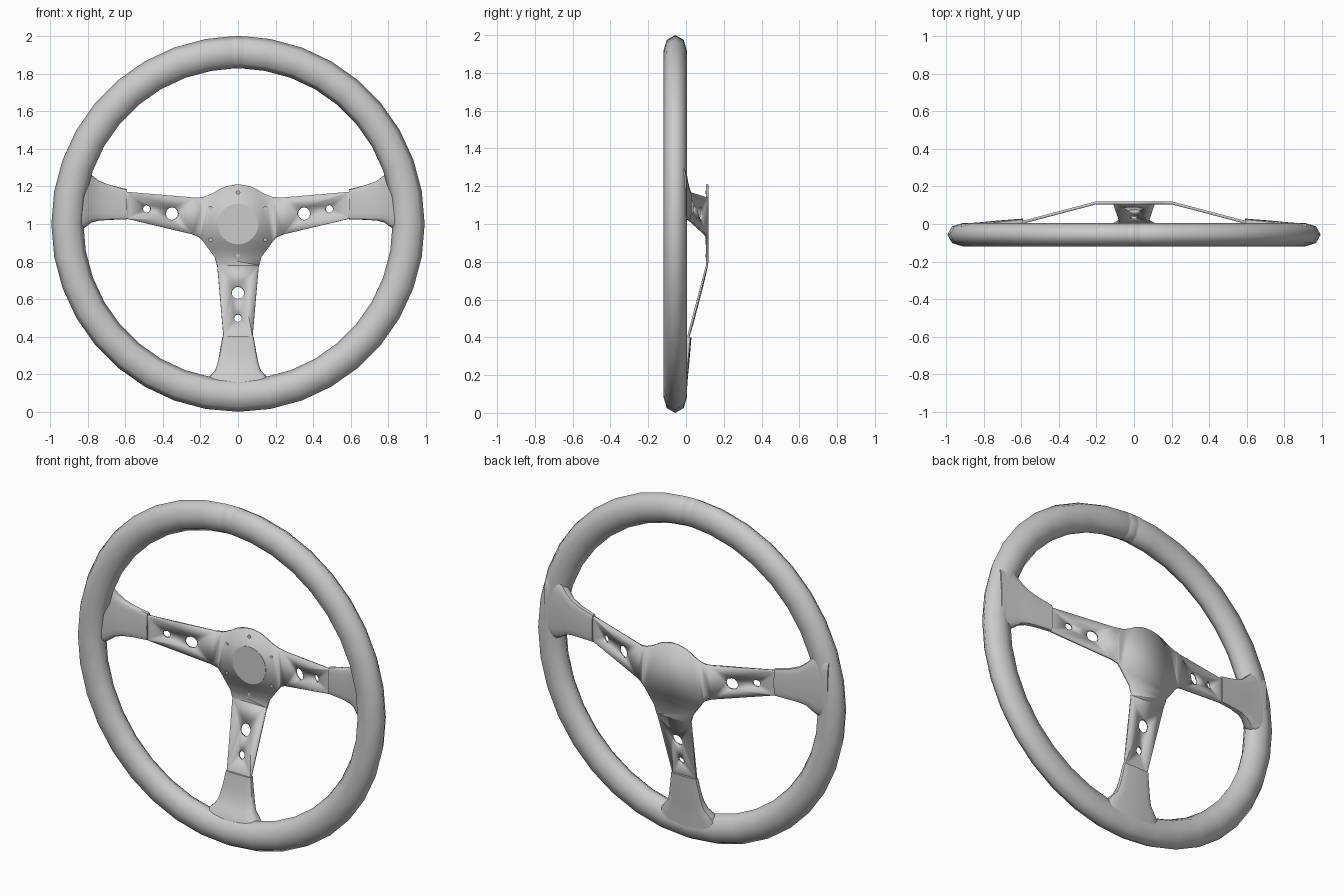
import bpy, bmesh, math
from math import sin, cos, pi, radians
from mathutils import Vector

if "Cube" in bpy.data.objects:
    bpy.data.objects.remove(bpy.data.objects["Cube"])


def finish(name, bm, angle=None, recalc=True):
    if recalc:
        bmesh.ops.recalc_face_normals(bm, faces=bm.faces)
    me = bpy.data.meshes.new(name)
    bm.to_mesh(me)
    bm.free()
    ob = bpy.data.objects.new(name, me)
    bpy.context.collection.objects.link(ob)
    bpy.ops.object.select_all(action='DESELECT')
    ob.select_set(True)
    bpy.context.view_layer.objects.active = ob
    if angle is None:
        bpy.ops.object.shade_smooth()
    else:
        bpy.ops.object.shade_smooth_by_angle(angle=radians(angle))
    return ob


def loft(name, rings, closed, angle=None):
    bm = bmesh.new()
    loops = [[bm.verts.new(p) for p in ring] for ring in rings]
    n = len(loops[0])
    pairs = list(zip(loops, loops[1:] + loops[:1]))
    for a, b in pairs if closed else pairs[:-1]:
        for i in range(n):
            j = (i + 1) % n
            bm.faces.new((a[i], a[j], b[j], b[i]))
    if not closed:
        bm.faces.new(loops[0])
        bm.faces.new(loops[-1])
    return finish(name, bm, angle)


def disc(name, x, y, z, r, depth, sides):
    ring = lambda yy: [(x + r * cos(2 * pi * i / sides), yy, z + r * sin(2 * pi * i / sides))
                       for i in range(sides)]
    return loft(name, [ring(y - depth), ring(y)], False, 30)


# Padded rim: faceted ring, with two stitched seam grooves at the top
stations = [(2 * pi * i / 36, 1.0) for i in range(36)]
for s in (-1, 1):
    stations += [(pi / 2 + s * o, k) for o, k in ((0.025, 1.0), (0.031, 0.975), (0.037, 1.0))]
rings = []
for a, k in sorted(stations):
    ring = []
    for i in range(8):
        b = 2 * pi * i / 8
        r = 0.914 + 0.086 * k * cos(b)
        ring.append((0.994 * r * cos(a), -0.057 + 0.063 * k * sin(b), 1 + r * sin(a)))
    rings.append(ring)
loft("rim", rings, True)

# Spoke plate: half outline mirrored, with lightening holes
half = [(0.21 * sin(radians(a)), 1 + 0.21 * cos(radians(a))) for a in range(0, 37, 6)]
half += [(0.15, 1.157), (0.18, 1.145), (0.22, 1.14), (0.6, 1.172), (0.8, 1.18), (0.8, 1.07),
         (0.6, 1.03), (0.24, 0.945), (0.205, 0.93), (0.18, 0.9), (0.155, 0.865),
         (0.125, 0.825), (0.11, 0.78), (0.077, 0.4), (0.07, 0.18)]
outline = half + [(-x, z) for x, z in reversed(half[1:])]
holes = [(0, 0.635, 0.034), (0, 0.5, 0.021)]
for s in (-1, 1):
    holes += [(s * 0.35, 1.055, 0.034), (s * 0.485, 1.08, 0.021)]
bm = bmesh.new()
outlines = [outline] + [[(x + r * cos(2 * pi * i / 12), z + r * sin(2 * pi * i / 12))
                         for i in range(12)] for x, z, r in holes]
for pts in outlines:
    vs = [bm.verts.new((x, 0, z)) for x, z in pts]
    for a, b in zip(vs, vs[1:] + vs[:1]):
        bm.edges.new((a, b))
bmesh.ops.triangle_fill(bm, use_beauty=True, edges=bm.edges[:], normal=(0, -1, 0))
# Fold lines, then dish the plate so the hub sits behind the rim
folds = [((x, 0, 0), (1, 0, 0)) for x in (-0.58, -0.2, 0.2, 0.58)]
folds += [((0, 0, z), (0, 0, 1)) for z in (0.4, 0.78)]
for co, no in folds:
    bmesh.ops.bisect_plane(bm, geom=bm.verts[:] + bm.edges[:] + bm.faces[:],
                           plane_co=co, plane_no=no)
for f in bm.faces:
    f.normal_update()
    if f.normal.y > 0:
        f.normal_flip()
for v in bm.verts:
    d = max(abs(v.co.x) - 0.2, 0.78 - v.co.z, 0)
    v.co.y = 0.105 - 0.1 * min(d, 0.38) / 0.38 - 0.06 * max(d - 0.38, 0)
plate = finish("spoke_plate", bm, 12, recalc=False)
mod = plate.modifiers.new("thickness", 'SOLIDIFY')
mod.thickness = 0.015
mod.offset = -1

# Padded sleeves blending each spoke into the rim
# (distance from centre, low side, high side, front y, back y)
side = [(0.59, 1.025, 1.185, -0.004, 0.029), (0.68, 1.022, 1.207, -0.015, 0.022),
        (0.74, 1.018, 1.23, -0.03, 0.017), (0.78, 1.008, 1.262, -0.05, 0.013),
        (0.81, 0.985, 1.295, -0.07, 0.01), (0.85, 0.96, 1.32, -0.09, 0.007),
        (0.92, 0.96, 1.31, -0.1, 0.003)]
low = [(0.60, -0.083, 0.083, -0.004, 0.029), (0.68, -0.097, 0.097, -0.015, 0.022),
       (0.74, -0.109, 0.109, -0.03, 0.017), (0.78, -0.122, 0.122, -0.05, 0.013),
       (0.81, -0.15, 0.15, -0.07, 0.01), (0.85, -0.18, 0.18, -0.09, 0.007),
       (0.92, -0.18, 0.18, -0.1, 0.003)]


def sleeve(name, table, place):
    rings = []
    for d, t0, t1, y0, y1 in table:
        ring = []
        for i in range(16):
            a = 2 * pi * i / 16
            u = math.copysign(abs(cos(a)) ** 0.5, cos(a))
            w = math.copysign(abs(sin(a)) ** 0.5, sin(a))
            ring.append(place(d, (t0 + t1) / 2 + u * (t1 - t0) / 2,
                              (y0 + y1) / 2 + w * (y1 - y0) / 2))
        rings.append(ring)
    loft(name, rings, False, 50)


sleeve("right_sleeve", side, lambda d, t, y: (d, y, t))
sleeve("left_sleeve", side, lambda d, t, y: (-d, y, t))
sleeve("lower_sleeve", low, lambda d, t, y: (t, y, 1 - d))

# Hub centre disc and its ring of six bolts
disc("hub_disc", 0, 0.106, 1.0, 0.108, 0.003, 32)
for i in range(6):
    a = radians(90 + 60 * i)
    disc("hub_bolt", 0.168 * cos(a), 0.106, 1 + 0.168 * sin(a), 0.01, 0.003, 8)
